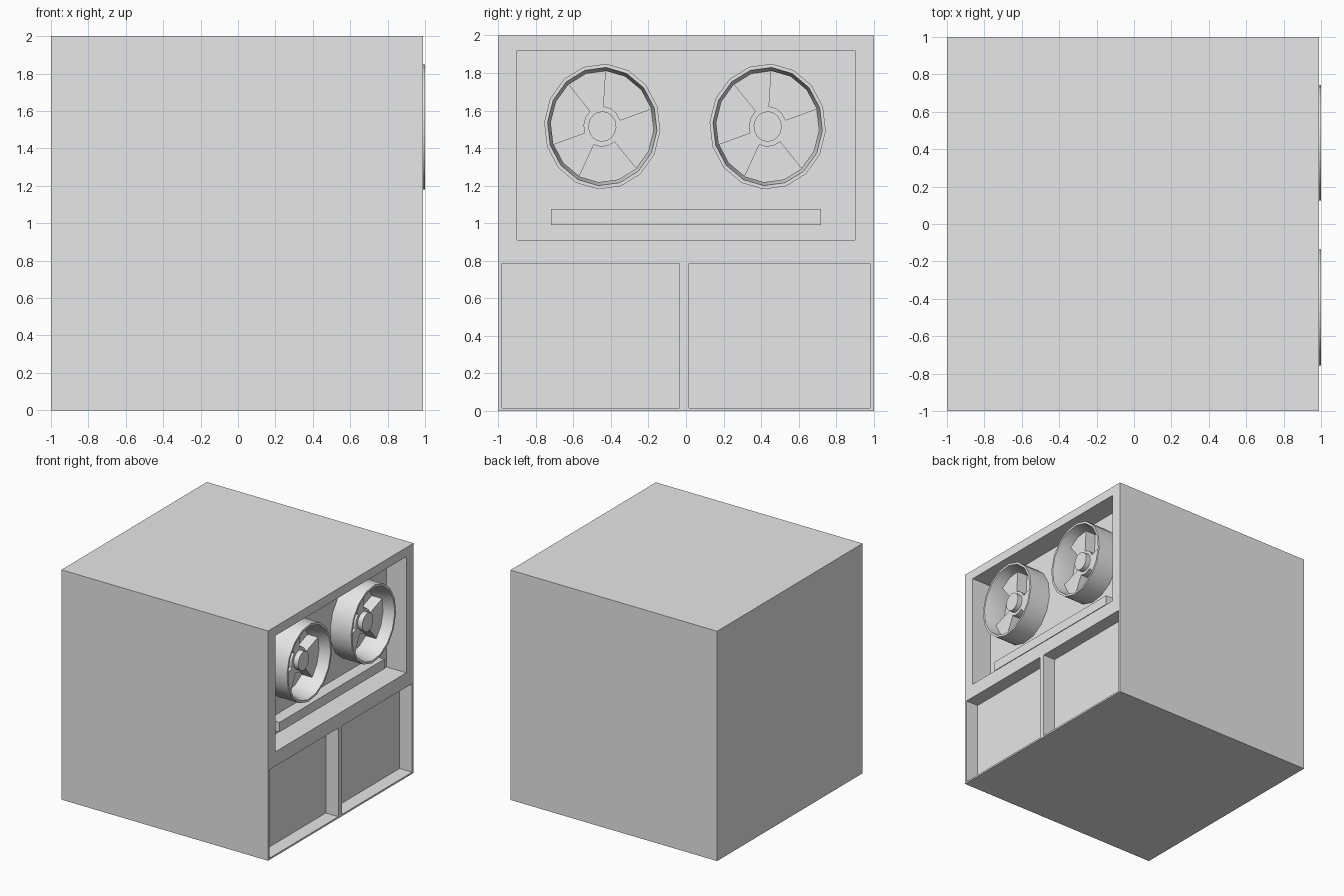
import bpy, bmesh, math
from mathutils import Vector

cube = bpy.data.objects.get("Cube")
if cube:
    bpy.data.objects.remove(cube, do_unlink=True)

grey = bpy.data.materials.new("light_grey")
grey.use_nodes = True
colour = (0.8, 0.8, 0.8, 1)
grey.diffuse_color = colour
grey.node_tree.nodes["Principled BSDF"].inputs["Base Color"].default_value = colour

FACE = 0.99    # plane of the equipment side
PANEL = 0.80   # floor of the upper recess


def finish(name, bm):
    bmesh.ops.recalc_face_normals(bm, faces=bm.faces)
    mesh = bpy.data.meshes.new(name)
    bm.to_mesh(mesh)
    bm.free()
    obj = bpy.data.objects.new(name, mesh)
    bpy.context.collection.objects.link(obj)
    mesh.materials.append(grey)
    return obj


def box(name, low, high):
    bm = bmesh.new()
    bmesh.ops.create_cube(bm, size=1)
    low, high = Vector(low), Vector(high)
    for v in bm.verts:
        v.co = (low + high) / 2 + v.co * (high - low)
    return finish(name, bm)


# Cabinet with one upper recess and two lower bays
cabinet = box("cabinet", (-1, -1, 0), (FACE, 1, 2))
recesses = {
    "upper_recess_cutter": (PANEL, -0.90, 0.91, 0.90, 1.92),
    "front_bay_cutter": (0.87, -0.98, 0.015, -0.035, 0.785),
    "back_bay_cutter": (0.87, 0.015, 0.015, 0.98, 0.785),
}
for name, (x, y0, z0, y1, z1) in recesses.items():
    cutter = box(name, (x, y0, z0), (1.2, y1, z1))
    cutter.hide_render = True
    mod = cabinet.modifiers.new(name, 'BOOLEAN')
    mod.operation = 'DIFFERENCE'
    mod.solver = 'EXACT'
    mod.object = cutter
    bpy.context.view_layer.objects.active = cabinet
    bpy.ops.object.modifier_apply(modifier=name)
    bpy.data.objects.remove(cutter, do_unlink=True)

# Ledge under the wheels
box("ledge", (PANEL - 0.01, -0.72, 0.99), (0.905, 0.72, 1.075))


# Wheel: lathed rim, pierced web and raised hub
SIDES = 16
WEB = 0.90
OPEN = "HHHSSHHHSSHHHSSS"   # H = opening, S = spoke


def wheel(name, y, z):
    bm = bmesh.new()

    def ring(radius, x):
        angles = [math.radians(18.5) + math.tau * i / SIDES for i in range(SIDES)]
        return [bm.verts.new((x, y + radius * math.cos(a), z + 1.08 * radius * math.sin(a)))
                for a in angles]

    def strip(a, b, keep=lambda i: True):
        for i in range(SIDES):
            j = (i + 1) % SIDES
            if keep(i):
                bm.faces.new((a[i], a[j], b[j], b[i]))

    outer_back, outer_front = ring(0.31, PANEL), ring(0.31, 1.0)
    lip, web_out = ring(0.292, 1.0), ring(0.275, WEB)
    web_in, hub_base, hub_top = ring(0.10, WEB), ring(0.075, WEB), ring(0.075, 0.945)
    deep_out, deep_in = ring(0.275, PANEL), ring(0.10, PANEL)
    strip(outer_back, outer_front)
    strip(outer_front, lip)
    strip(lip, web_out)
    strip(web_out, web_in, lambda i: OPEN[i] == "S")
    strip(web_in, hub_base)
    strip(hub_base, hub_top)
    bm.faces.new(hub_top)
    # walls of the openings
    strip(web_out, deep_out, lambda i: OPEN[i] == "H")
    strip(web_in, deep_in, lambda i: OPEN[i] == "H")
    for i in range(SIDES):
        if OPEN[i] != OPEN[i - 1]:
            bm.faces.new((web_out[i], web_in[i], deep_in[i], deep_out[i]))
    # closed back behind rim, spokes and hub
    strip(outer_back, deep_out)
    strip(deep_out, deep_in, lambda i: OPEN[i] == "S")
    bm.faces.new(deep_in)
    obj = finish(name, bm)
    bpy.ops.object.select_all(action='DESELECT')
    obj.select_set(True)
    bpy.context.view_layer.objects.active = obj
    bpy.ops.object.shade_smooth_by_angle(angle=math.radians(30))


wheel("front_wheel", -0.446, 1.515)
wheel("back_wheel", 0.435, 1.515)
